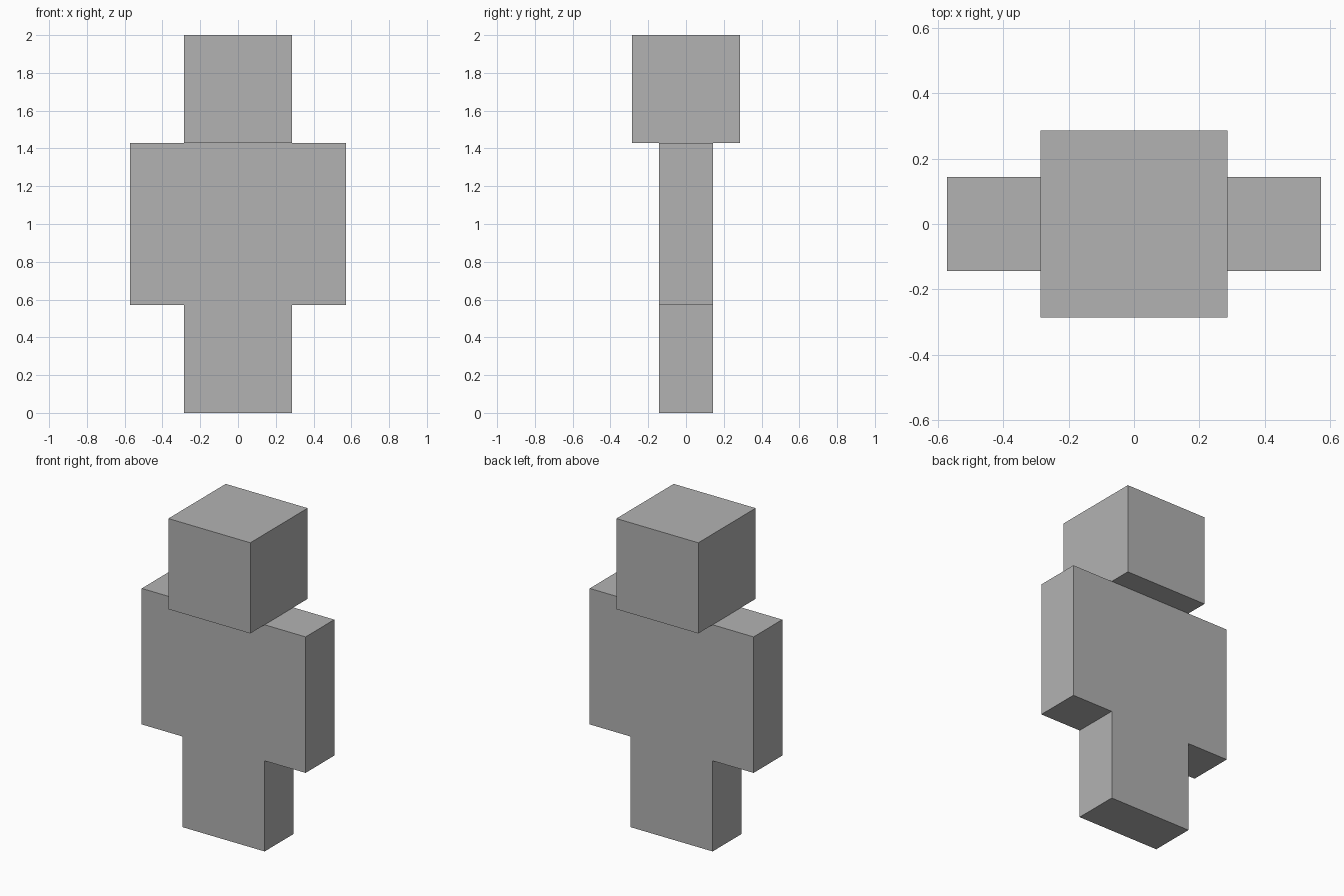
import bpy

cube = bpy.data.objects.get("Cube")
if cube:
    bpy.data.objects.remove(cube, do_unlink=True)

U = 2 / 28  # the figure is 28 units tall

# Single plain grey
grey = bpy.data.materials.new("plain_grey")
grey.use_nodes = True
colour = (0.448, 0.448, 0.448, 1)
grey.diffuse_color = colour
grey.node_tree.nodes["Principled BSDF"].inputs["Base Color"].default_value = colour


def box(name, x, bottom, width, depth, height):
    """Box centred on y = 0, measured in figure units."""
    bpy.ops.mesh.primitive_cube_add(size=1, location=(x * U, 0, (bottom + height / 2) * U))
    obj = bpy.context.object
    obj.name = name
    obj.scale = (width * U, depth * U, height * U)
    bpy.ops.object.transform_apply(location=False, rotation=False, scale=True)
    obj.data.materials.append(grey)
    return obj


# Head and torso
box("head", 0, 20, 8, 8, 8)
box("torso", 0, 8, 8, 4, 12)

# Paired limbs
for side, s in (("left", 1), ("right", -1)):
    box(side + "_arm", s * 6, 8, 4, 4, 12)
    box(side + "_leg", s * 2, 0, 4, 4, 8)
